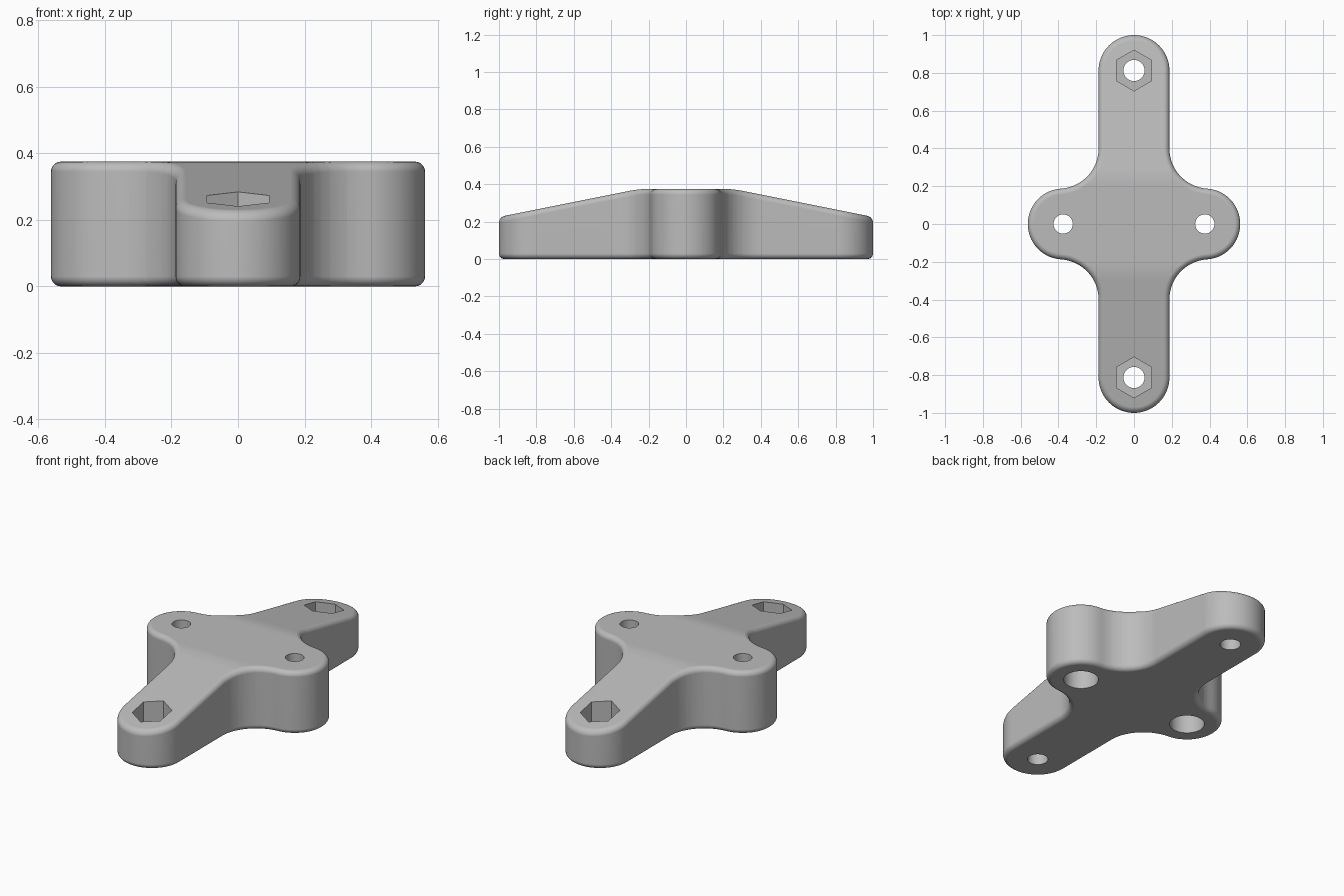
import bpy
import bmesh
import math
from mathutils import Vector

if "Cube" in bpy.data.objects:
    bpy.data.objects.remove(bpy.data.objects["Cube"], do_unlink=True)

R = 0.1875           # half width of arms and lobes
ARM = 1 - R          # arm end centre on y
LOBE = 0.375         # lobe centre on x
HEIGHT = 0.375
FILLET = 0.2133
ROUND = 0.03
CUTS = [0.2, 0.225, 0.25, 0.275, 0.3]
TILT = math.atan2(R + FILLET - LOBE, 0.4)

grey = bpy.data.materials.new("mid_grey")
grey.use_nodes = True
grey.diffuse_color = (0.5, 0.5, 0.5, 1)
grey.node_tree.nodes["Principled BSDF"].inputs["Base Color"].default_value = (0.5, 0.5, 0.5, 1)


def arc(cx, cy, r, a0, a1, n):
    """Points on an arc, each with its outward normal; negative r is concave."""
    out = []
    for i in range(n + 1):
        a = a0 + (a1 - a0) * i / n
        d = Vector((math.cos(a), math.sin(a)))
        out.append((Vector((cx, cy)) + d * abs(r), d if r > 0 else -d))
    return out


# One quadrant of the cross outline, from the lobe tip to the arm tip
quadrant = arc(LOBE, 0, R, 0, math.pi / 2 - TILT, 14)
quadrant += arc(R + FILLET, 0.4, -FILLET, 1.5 * math.pi - TILT, math.pi, 16)[1:]
quadrant += arc(0, ARM, R, 0, math.pi / 2, 16)


def mirrored(points, sx, sy):
    return [(Vector((p.x * sx, p.y * sy)), Vector((n.x * sx, n.y * sy))) for p, n in points]


outline = quadrant + mirrored(quadrant, -1, 1)[::-1][1:]
outline += mirrored(quadrant, -1, -1)[1:] + mirrored(quadrant, 1, -1)[::-1][1:-1]

# Rounded wall profile: (inset, height) from bottom to top
steps = [i * math.pi / 12 for i in range(7)]
profile = [(ROUND * (1 - math.sin(a)), ROUND * (1 - math.cos(a))) for a in steps]
profile += [(d, HEIGHT - z) for d, z in profile[::-1]]

bm = bmesh.new()
rings = [[bm.verts.new((p.x - n.x * d, p.y - n.y * d, z)) for p, n in outline]
         for d, z in profile]
count = len(outline)
for low, high in zip(rings, rings[1:]):
    for i in range(count):
        j = (i + 1) % count
        bm.faces.new((low[i], low[j], high[j], high[i]))
bm.faces.new(rings[0][::-1])
bm.faces.new(rings[-1])

# Cut across the body, then slope the top down toward both arm ends
for y in CUTS:
    for side in (-1, 1):
        bmesh.ops.bisect_plane(bm, geom=bm.verts[:] + bm.edges[:] + bm.faces[:], dist=1e-6,
                               plane_co=(0, y * side, 0), plane_no=(0, 1, 0))


def drop(y):
    y = abs(y)
    if y >= CUTS[-1]:
        return 0.01 + (y - CUTS[-1]) * 0.2
    for a, b in zip(CUTS, CUTS[1:]):
        if a <= y < b:
            za, zb = (a - CUTS[0]) ** 2, (b - CUTS[0]) ** 2
            return za + (zb - za) * (y - a) / (b - a)
    return 0


for v in bm.verts:
    if v.co.z > HEIGHT / 2:
        v.co.z -= drop(v.co.y)
bmesh.ops.recalc_face_normals(bm, faces=bm.faces[:])
mesh = bpy.data.meshes.new("cross_bracket")
bm.to_mesh(mesh)
bm.free()
mesh.materials.append(grey)
body = bpy.data.objects.new("cross_bracket", mesh)
bpy.context.collection.objects.link(body)
bpy.context.view_layer.objects.active = body
body.select_set(True)


def cut(x, y, z0, z1, radius, sides):
    """Subtract an upright prism from the body."""
    tool = bmesh.new()
    bmesh.ops.create_cone(tool, cap_ends=True, segments=sides, radius1=radius,
                          radius2=radius, depth=z1 - z0)
    bmesh.ops.translate(tool, verts=tool.verts[:], vec=(x, y, (z0 + z1) / 2))
    data = bpy.data.meshes.new("hole_cutter")
    tool.to_mesh(data)
    tool.free()
    data.materials.append(grey)
    cutter = bpy.data.objects.new("hole_cutter", data)
    cutter.hide_render = True
    bpy.context.collection.objects.link(cutter)
    mod = body.modifiers.new("hole", 'BOOLEAN')
    mod.operation = 'DIFFERENCE'
    mod.solver = 'EXACT'
    mod.object = cutter
    bpy.context.view_layer.update()
    bpy.ops.object.modifier_apply(modifier=mod.name)
    bpy.data.objects.remove(cutter, do_unlink=True)


for side in (-1, 1):
    # Bolt hole and hexagonal nut pocket in each arm
    cut(0, side * ARM, -0.1, 0.5, 0.056, 32)
    cut(0, side * ARM, 0.145, 0.5, 0.108, 6)
    # Lobe hole with a wider counterbore from below
    cut(side * LOBE, 0, -0.1, 0.5, 0.051, 32)
    cut(side * LOBE, 0, -0.1, 0.2, 0.094, 40)

bpy.ops.object.shade_smooth_by_angle(angle=math.radians(35))
weighted = body.modifiers.new("even_shading", 'WEIGHTED_NORMAL')
weighted.keep_sharp = True
